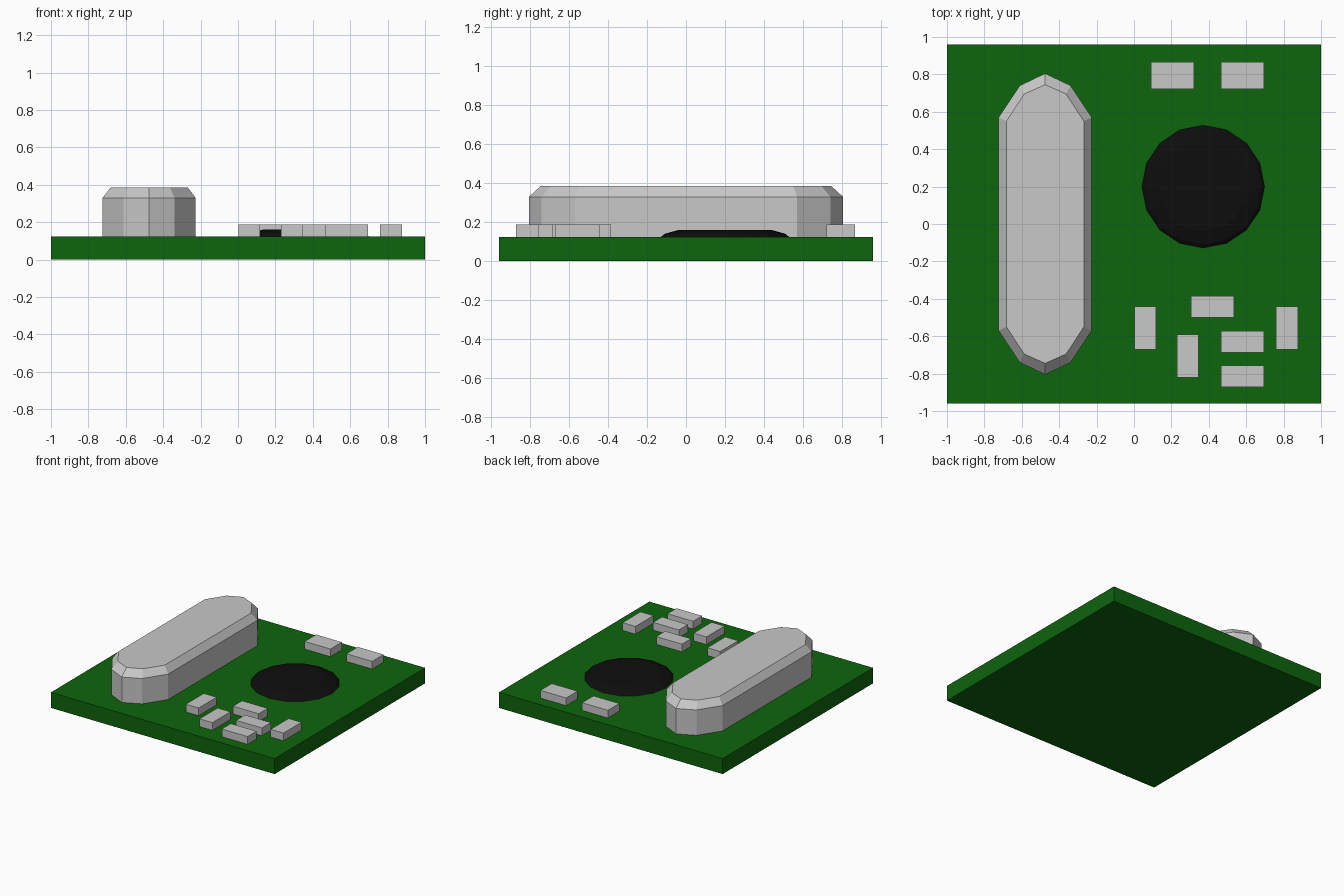
import bpy, bmesh, math

if "Cube" in bpy.data.objects:
    bpy.data.objects.remove(bpy.data.objects["Cube"])


def material(name, rgb):
    m = bpy.data.materials.new(name)
    m.diffuse_color = (*rgb, 1)
    m.use_nodes = True
    m.node_tree.nodes["Principled BSDF"].inputs["Base Color"].default_value = m.diffuse_color
    return m


GREEN = material("board green", (0.004, 0.13, 0.004))
METAL = material("light metal", (0.58, 0.58, 0.58))
BLACK = material("black resin", (0.004, 0.004, 0.004))
TOP = 0.125  # upper surface of the board


def loft(name, rings, mat):
    """Closed solid through rings of equal point count, bottom to top."""
    bm = bmesh.new()
    loops = [[bm.verts.new(p) for p in ring] for ring in rings]
    n = len(loops[0])
    for low, high in zip(loops, loops[1:]):
        for i in range(n):
            j = (i + 1) % n
            bm.faces.new((low[i], low[j], high[j], high[i]))
    bm.faces.new(loops[0][::-1])
    bm.faces.new(loops[-1])
    bmesh.ops.recalc_face_normals(bm, faces=bm.faces)
    mesh = bpy.data.meshes.new(name)
    bm.to_mesh(mesh)
    bm.free()
    mesh.materials.append(mat)
    ob = bpy.data.objects.new(name, mesh)
    bpy.context.collection.objects.link(ob)
    return ob


def block(name, x, y, w, d, z0, z1, mat):
    corners = [(-1, -1), (1, -1), (1, 1), (-1, 1)]
    return loft(name, [[(x + a * w / 2, y + b * d / 2, z) for a, b in corners]
                       for z in (z0, z1)], mat)


def can_ring(side, shoulder, tip, z, cx=-0.475):
    """Long outline with a faceted rounded end, mirrored front to back."""
    back = [side, shoulder, (0, tip),
            (-shoulder[0], shoulder[1]), (-side[0], side[1])]
    return [(cx + x, y, z) for x, y in back + [(-x, -y) for x, y in back]]


# Circuit board
block("circuit_board", 0, 0, 2, 1.92, 0, TOP, GREEN)

# Crystal can with bevelled lid
wall = ((0.249, 0.57), (0.136, 0.74), 0.805)
lid = ((0.207, 0.55), (0.112, 0.695), 0.745)
loft("crystal_can", [can_ring(*wall, TOP), can_ring(*wall, 0.33),
                     can_ring(*lid, 0.385)], METAL)

# Low resin dome over the chip
loft("resin_dome",
     [[(0.37 + r * math.cos(math.tau * i / 16), 0.2 + r * math.sin(math.tau * i / 16), z)
       for i in range(16)]
      for r, z in ((0.328, TOP), (0.31, 0.14), (0.239, 0.16))], BLACK)

# Surface-mounted components: centre x, centre y, width, depth
chips = [(0.207, 0.793, 0.23, 0.145), (0.58, 0.793, 0.23, 0.145),
         (0.06, -0.555, 0.115, 0.23), (0.288, -0.705, 0.115, 0.23),
         (0.818, -0.555, 0.115, 0.23), (0.42, -0.442, 0.23, 0.115),
         (0.58, -0.63, 0.23, 0.115), (0.58, -0.813, 0.23, 0.115)]
for i, (x, y, w, d) in enumerate(chips, 1):
    block(f"surface_component_{i}", x, y, w, d, TOP, 0.187, METAL)
